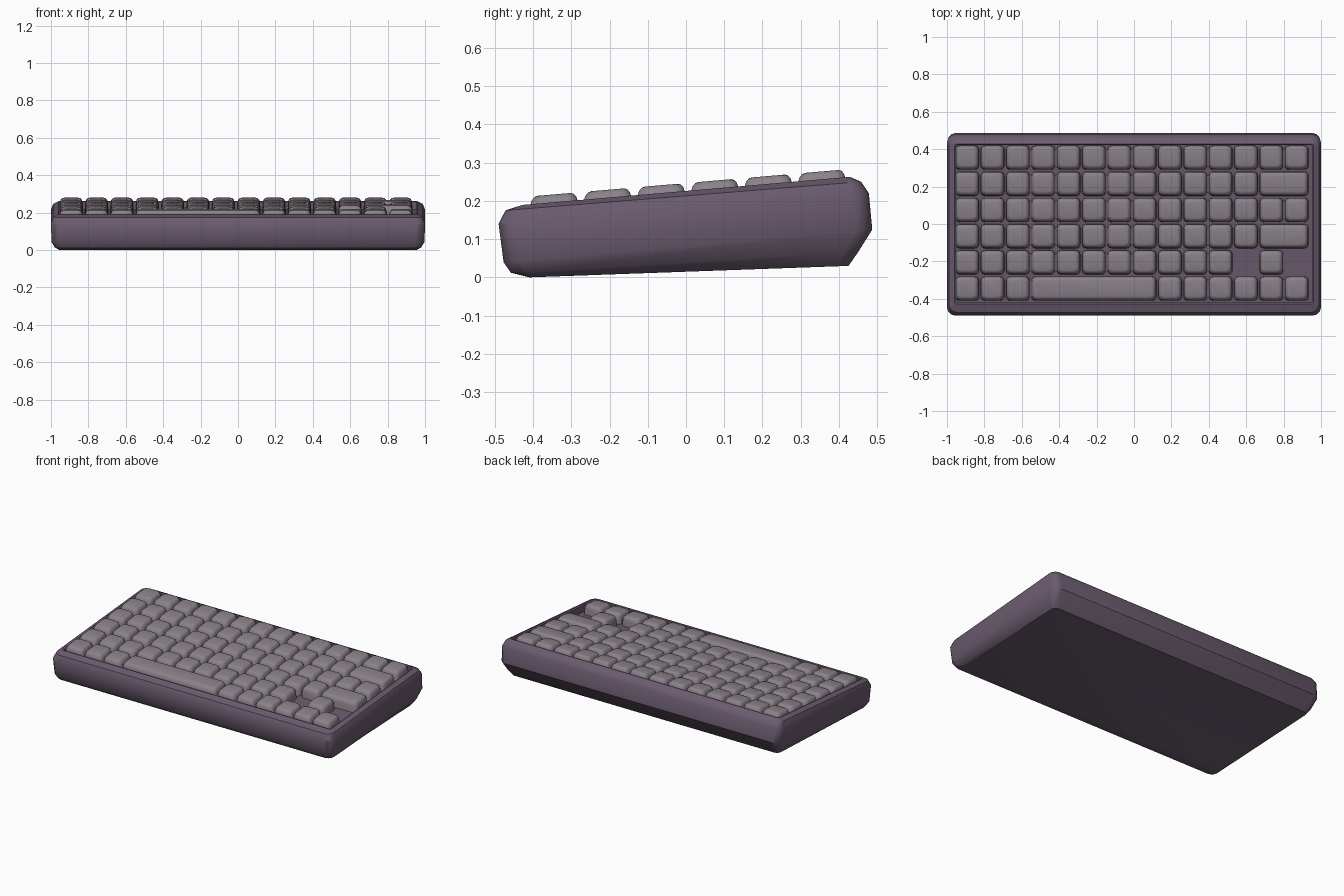
import bpy, bmesh, math

if "Cube" in bpy.data.objects:
    bpy.data.objects.remove(bpy.data.objects["Cube"])

SLOPE, DECK = 0.0857, 0.226          # tilted typing plane


def plane(y, h=0.0):
    return DECK + SLOPE * y + h


def ring(bm, x0, x1, y0, y1, zf, zb, r, seg=3):
    """Rounded rectangle whose height runs from zf (front) to zb (back)."""
    verts = []
    corners = [(x1 - r, y1 - r, 0), (x0 + r, y1 - r, 90),
               (x0 + r, y0 + r, 180), (x1 - r, y0 + r, 270)]
    for cx, cy, a0 in corners:
        for i in range(seg + 1):
            a = math.radians(a0 + 90 * i / seg)
            x, y = cx + r * math.cos(a), cy + r * math.sin(a)
            verts.append(bm.verts.new((x, y, zf + (zb - zf) * (y - y0) / (y1 - y0))))
    return verts


def loft(bm, rings):
    """Skin a stack of rings from bottom to top and cap both ends."""
    loops = [ring(bm, *r) for r in rings]
    for a, b in zip(loops, loops[1:]):
        n = len(a)
        for i in range(n):
            j = (i + 1) % n
            bm.faces.new((a[i], a[j], b[j], b[i]))
    bm.faces.new(loops[0][::-1])
    bm.faces.new(loops[-1])


def finish(bm, name, mat, angle):
    mesh = bpy.data.meshes.new(name)
    bmesh.ops.recalc_face_normals(bm, faces=bm.faces)
    bm.to_mesh(mesh)
    bm.free()
    mesh.materials.append(mat)
    ob = bpy.data.objects.new(name, mesh)
    bpy.context.collection.objects.link(ob)
    bpy.ops.object.select_all(action='DESELECT')
    ob.select_set(True)
    bpy.context.view_layer.objects.active = ob
    bpy.ops.object.shade_smooth_by_angle(angle=math.radians(angle))
    return ob


def material(name, rgb):
    m = bpy.data.materials.new(name)
    m.diffuse_color = (*rgb, 1)
    m.use_nodes = True
    m.node_tree.nodes["Principled BSDF"].inputs["Base Color"].default_value = m.diffuse_color
    return m


case_mat = material("case_purple", (0.145, 0.105, 0.155))
key_mat = material("key_grey", (0.26, 0.225, 0.26))

# Case: wedge body, rolled rim, then down into the key well
# half width, front y, back y, front z, back z, corner radius
case = [(0.955, -0.410, 0.425, 0.000, 0.030, 0.030),
        (0.980, -0.458, 0.450, 0.012, 0.066, 0.040),
        (0.997, -0.477, 0.487, 0.040, 0.125, 0.045),
        (1.000, -0.490, 0.478, 0.140, 0.220, 0.045),
        (0.988, -0.472, 0.458, 0.175, 0.250, 0.040),
        (0.960, -0.428, 0.428, plane(-0.428), plane(0.428), 0.012),
        (0.952, -0.420, 0.422, plane(-0.420, -0.004), plane(0.422, -0.004), 0.006),
        (0.952, -0.420, 0.422, plane(-0.420, -0.045), plane(0.422, -0.045), 0.006)]
bm = bmesh.new()
loft(bm, [(-hx, hx, y0, y1, zf, zb, r) for hx, y0, y1, zf, zb, r in case])
finish(bm, "case", case_mat, 35)

# Keys: each row lists (first column, columns spanned)
PX, PY, LEFT, BACK = 0.1355, 0.14, -0.960, 0.425
rows = [[(c, 1) for c in range(14)],
        [(c, 1) for c in range(12)] + [(12, 2)],
        [(c, 1) for c in range(14)],
        [(c, 1) for c in range(12)] + [(12, 2)],
        [(c, 1) for c in range(11)] + [(12, 1)],
        [(0, 1), (1, 1), (2, 1), (3, 5)] + [(c, 1) for c in range(8, 14)]]
# inset, height above the rim plane, corner radius
key_profile = [(0.000, -0.047, 0.022), (0.002, -0.005, 0.024),
               (0.007, 0.010, 0.024), (0.014, 0.018, 0.022), (0.022, 0.0205, 0.018)]

for ri, row in enumerate(rows):
    bm = bmesh.new()
    y1 = BACK - ri * PY - 0.005
    y0 = y1 - PY + 0.010
    for col, span in row:
        x0 = LEFT + col * PX + 0.005
        x1 = x0 + span * PX - 0.009
        loft(bm, [(x0 + i, x1 - i, y0 + i, y1 - i,
                   plane(y0 + i, h), plane(y1 - i, h), r) for i, h, r in key_profile])
    finish(bm, f"key_row_{ri + 1}", key_mat, 35)
